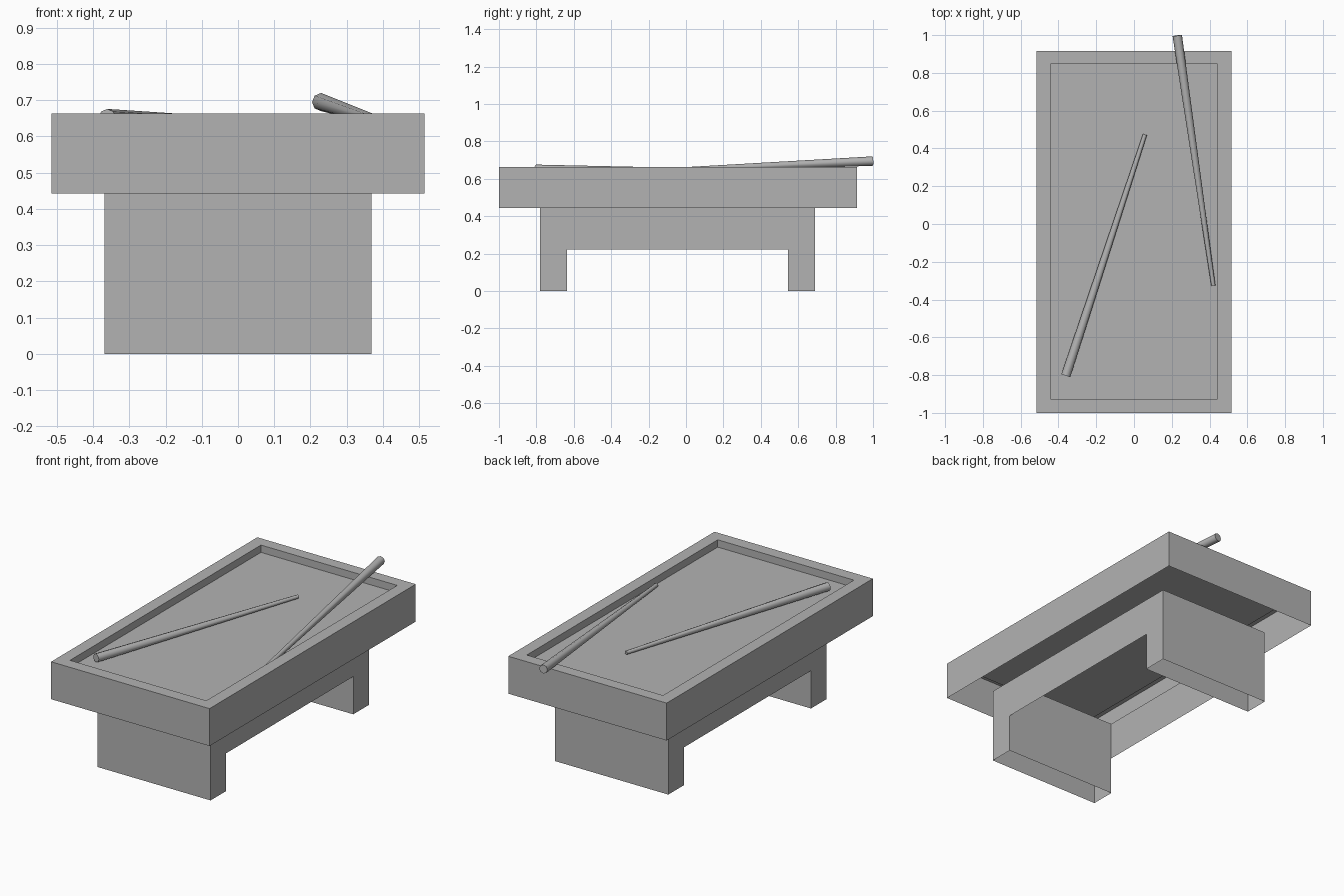
import bpy, bmesh
from mathutils import Vector

if "Cube" in bpy.data.objects:
    bpy.data.objects.remove(bpy.data.objects["Cube"])

grey = bpy.data.materials.new("plain_grey")
grey.use_nodes = True
colour = (0.45, 0.45, 0.45, 1)
grey.diffuse_color = colour
grey.node_tree.nodes["Principled BSDF"].inputs["Base Color"].default_value = colour


def finish(name, bm):
    mesh = bpy.data.meshes.new(name)
    bm.to_mesh(mesh)
    bm.free()
    mesh.materials.append(grey)
    obj = bpy.data.objects.new(name, mesh)
    bpy.context.collection.objects.link(obj)
    return obj


def face(bm, points):
    return bm.faces.new([bm.verts.new(p) for p in points])


def rectangle(x, y0, y1, z):
    return [(-x, y0, z), (x, y0, z), (x, y1, z), (-x, y1, z)]


# Table top: hollow frame, open below, with a rim and a sunken bed
TOP, BED, UNDER = 0.663, 0.62, 0.443
bm = bmesh.new()
loops = [[bm.verts.new(p) for p in rectangle(*r)] for r in (
    (0.515, -1, 0.915, UNDER), (0.515, -1, 0.915, TOP),
    (0.443, -0.927, 0.846, TOP), (0.443, -0.927, 0.846, BED))]
for low, high in zip(loops, loops[1:]):
    for i in range(4):
        j = (i + 1) % 4
        bm.faces.new((low[i], low[j], high[j], high[i]))
bm.faces.new(loops[-1])
finish("table_top", bm)

# Base: thin panels, notched along the sides, with inner walls behind the feet
HALF, FRONT, BACK, FOOT, ARCH = 0.368, -0.78, 0.69, 0.145, 0.222
inner_front, inner_back = FRONT + FOOT, BACK - FOOT
bm = bmesh.new()
for y, facing in ((FRONT, 1), (inner_front, -1), (inner_back, 1), (BACK, -1)):
    wall = [(-HALF, y, 0), (HALF, y, 0), (HALF, y, UNDER), (-HALF, y, UNDER)]
    face(bm, wall[::facing])
side = [(FRONT, 0), (inner_front, 0), (inner_front, ARCH), (inner_back, ARCH),
        (inner_back, 0), (BACK, 0), (BACK, UNDER), (FRONT, UNDER)]
for s in (-1, 1):
    face(bm, [(s * HALF, y, z) for y, z in side[::s]])
bmesh.ops.remove_doubles(bm, verts=bm.verts, dist=0.0001)
finish("table_base", bm)


# Cues: tapered rods, one lying on the bed and one leaning over the back rim
def cue(name, butt, tip):
    butt, tip = Vector(butt), Vector(tip)
    axis = tip - butt
    bm = bmesh.new()
    bmesh.ops.create_cone(bm, cap_ends=True, segments=8, radius1=0.025,
                          radius2=0.011, depth=axis.length)
    obj = finish(name, bm)
    obj.location = (butt + tip) / 2
    obj.rotation_euler = axis.to_track_quat("Z", "Y").to_euler()
    bpy.ops.object.select_all(action="DESELECT")
    obj.select_set(True)
    bpy.context.view_layer.objects.active = obj
    bpy.ops.object.shade_smooth_by_angle(angle=0.9)


cue("lying_cue", (-0.361, -0.803, 0.651), (0.058, 0.473, 0.637))
cue("leaning_cue", (0.229, 0.998, 0.695), (0.42, -0.326, 0.633))

# Ball rack: blunt-cornered triangular ring
outline = [(-0.03, -0.503), (-0.083, -0.513), (-0.147, -0.757),
           (-0.095, -0.793), (0.107, -0.742), (0.137, -0.69)]
bm = bmesh.new()
ring = face(bm, [(x, y, BED) for x, y in outline])
bmesh.ops.inset_region(bm, faces=[ring], thickness=0.009)
bmesh.ops.delete(bm, geom=[ring], context="FACES")
raised = bmesh.ops.extrude_face_region(bm, geom=bm.faces[:])["geom"]
bmesh.ops.translate(bm, vec=(0, 0, TOP + 0.002 - BED),
                    verts=[g for g in raised if isinstance(g, bmesh.types.BMVert)])
bmesh.ops.recalc_face_normals(bm, faces=bm.faces)
finish("ball_rack", bm)
